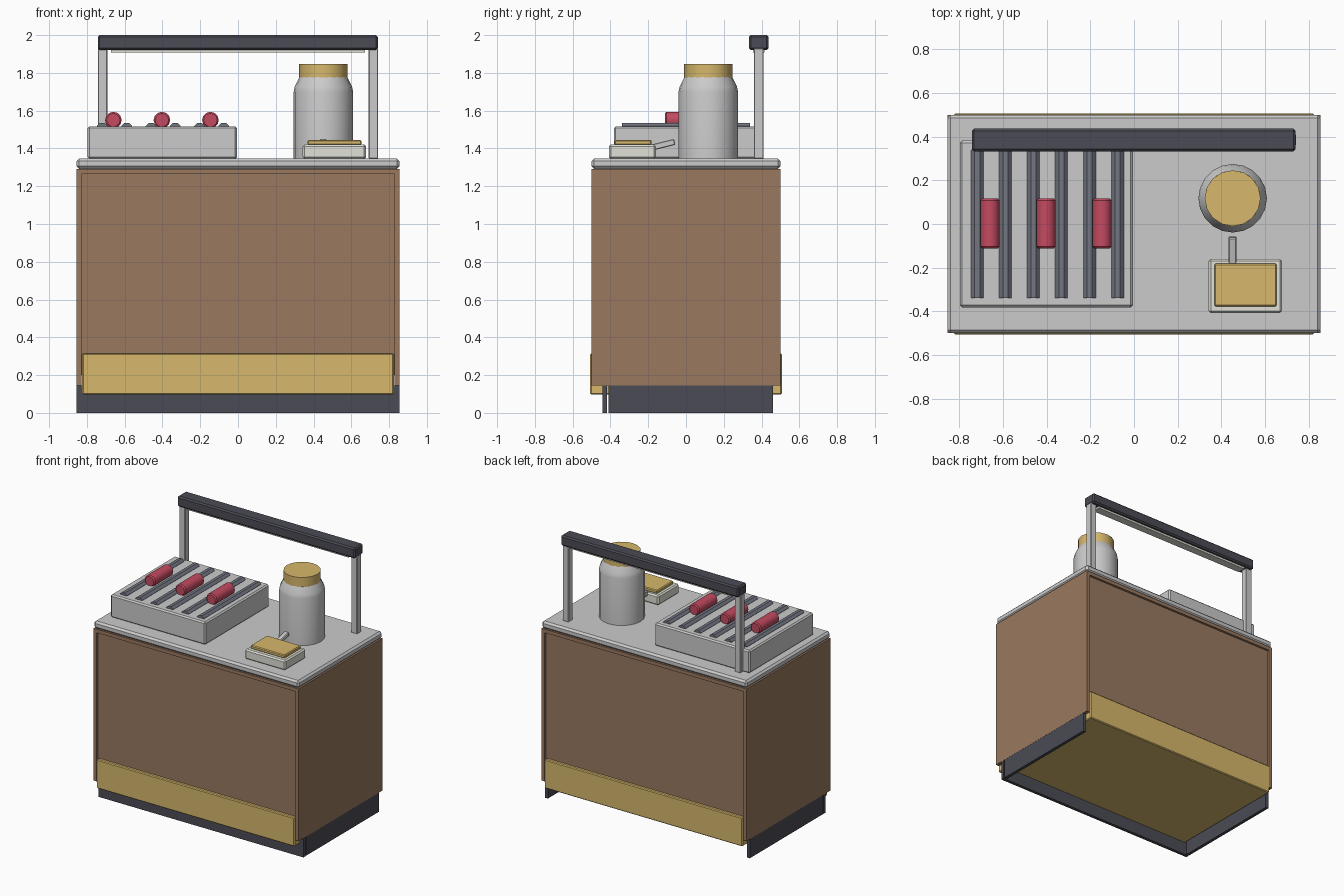
import bpy, math

if "Cube" in bpy.data.objects:
    bpy.data.objects.remove(bpy.data.objects["Cube"])


def material(name, rgb):
    m = bpy.data.materials.new(name)
    m.diffuse_color = (*rgb, 1)
    m.use_nodes = True
    m.node_tree.nodes["Principled BSDF"].inputs["Base Color"].default_value = m.diffuse_color
    return m


BROWN = material("brown", (0.32, 0.19, 0.115))
YELLOW = material("yellow", (0.68, 0.48, 0.15))
DARK = material("dark", (0.07, 0.07, 0.09))
BAR = material("bar", (0.17, 0.18, 0.22))
RED = material("red", (0.55, 0.07, 0.12))
CREAM = material("cream", (0.75, 0.75, 0.68))


def finish(ob, name, mat, bevel, angle=35):
    ob.name = name
    if mat:
        ob.data.materials.append(mat)
    if bevel:
        b = ob.modifiers.new("bevel", "BEVEL")
        b.width, b.segments = bevel, 1
        b.limit_method, b.angle_limit = "ANGLE", math.radians(50)
    if angle:
        bpy.ops.object.shade_smooth_by_angle(angle=math.radians(angle))
    return ob


def box(name, x, y, z, mat=None, bevel=0):
    """Box from (min, max) extents."""
    bpy.ops.mesh.primitive_cube_add(size=1)
    ob = bpy.context.object
    ob.location = [(a + b) / 2 for a, b in (x, y, z)]
    ob.scale = [b - a for a, b in (x, y, z)]
    bpy.ops.object.transform_apply(location=False, rotation=False, scale=True)
    return finish(ob, name, mat, bevel, 0)


def rod(name, loc, r, length, sides, mat, bevel=0, spin=0.0, angle=35):
    """Cylinder lying along y."""
    bpy.ops.mesh.primitive_cylinder_add(vertices=sides, radius=r, depth=length,
                                        location=loc, rotation=(math.pi / 2, spin, 0))
    return finish(bpy.context.object, name, mat, bevel, angle)


def lathe(name, profile, loc, sides, mat=None):
    """Closed solid of revolution from (radius, z) rings."""
    verts = [(r * math.cos(2 * math.pi * i / sides), r * math.sin(2 * math.pi * i / sides), z)
             for r, z in profile for i in range(sides)]
    n = len(profile)
    faces = [(k * sides + i, k * sides + (i + 1) % sides,
              (k + 1) * sides + (i + 1) % sides, (k + 1) * sides + i)
             for k in range(n - 1) for i in range(sides)]
    faces += [tuple(reversed(range(sides))), tuple(range((n - 1) * sides, n * sides))]
    me = bpy.data.meshes.new(name)
    me.from_pydata(verts, [], faces)
    ob = bpy.data.objects.new(name, me)
    ob.location = loc
    bpy.context.collection.objects.link(ob)
    bpy.ops.object.select_all(action="DESELECT")
    bpy.context.view_layer.objects.active = ob
    ob.select_set(True)
    return finish(ob, name, mat, 0, 40)


def span(s, a, b):
    return tuple(sorted((s * a, s * b)))


# Cabinet: core, side panels, top rail, kick band and plinth (open at the back)
box("cabinet_core", (-0.83, 0.83), (-0.483, 0.483), (0.2, 1.265), BROWN)
box("cabinet_top_rail", (-0.83, 0.83), (-0.5, 0.5), (1.265, 1.292), BROWN)
box("kick_band", (-0.825, 0.825), (-0.507, 0.507), (0.097, 0.315), YELLOW, 0.006)
box("plinth_front", (-0.855, 0.855), (-0.442, -0.418), (0, 0.145), DARK)
for s, side in ((-1, "left"), (1, "right")):
    box(f"cabinet_{side}_panel", span(s, 0.828, 0.855), (-0.5, 0.5), (0.145, 1.292), BROWN)
    box(f"plinth_{side}", span(s, 0.83, 0.854), (-0.41, 0.46), (0, 0.146), DARK)

# Countertop
box("countertop", (-0.855, 0.855), (-0.5, 0.5), (1.292, 1.347), None, 0.014)

# Grill with bars and sausages
box("grill_body", (-0.797, -0.005), (-0.382, 0.382), (1.345, 1.517), None, 0.01)
for i in range(6):
    rod(f"grill_bar_{i + 1}", (-0.718 + i * 0.1286, 0, 1.507), 0.031, 0.68, 8, BAR,
        spin=math.pi / 8, angle=0)
for i in range(3):
    rod(f"sausage_{i + 1}", (-0.66 + i * 0.257, 0.002, 1.55), 0.044, 0.228, 12, RED, 0.008)

# Jar and lid
lathe("jar", [(0.157, 1.345), (0.157, 1.70), (0.152, 1.727), (0.127, 1.777)],
      (0.452, 0.118, 0), 20)
lathe("jar_lid", [(0.128, 1.775), (0.128, 1.847)], (0.452, 0.118, 0), 16, YELLOW)

# Small press with plate and raised handle
box("press_base", (0.342, 0.678), (-0.408, -0.16), (1.345, 1.42), CREAM, 0.01)
box("press_plate", (0.368, 0.654), (-0.378, -0.182), (1.418, 1.445), YELLOW, 0.006)
handle = box("press_handle", (0.433, 0.469), (-0.19, -0.058), (1.403, 1.435), None, 0.004)
handle.rotation_euler.x = math.radians(14)

# Overhead frame with light strip
for s, side in ((-1, "left"), (1, "right")):
    box(f"{side}_post", span(s, 0.692, 0.742), (0.359, 0.411), (1.345, 1.93), None, 0.004)
box("overhead_beam", (-0.742, 0.74), (0.333, 0.437), (1.922, 2.0), DARK, 0.01)
box("light_strip", (-0.672, 0.672), (0.355, 0.415), (1.907, 1.924), CREAM)
